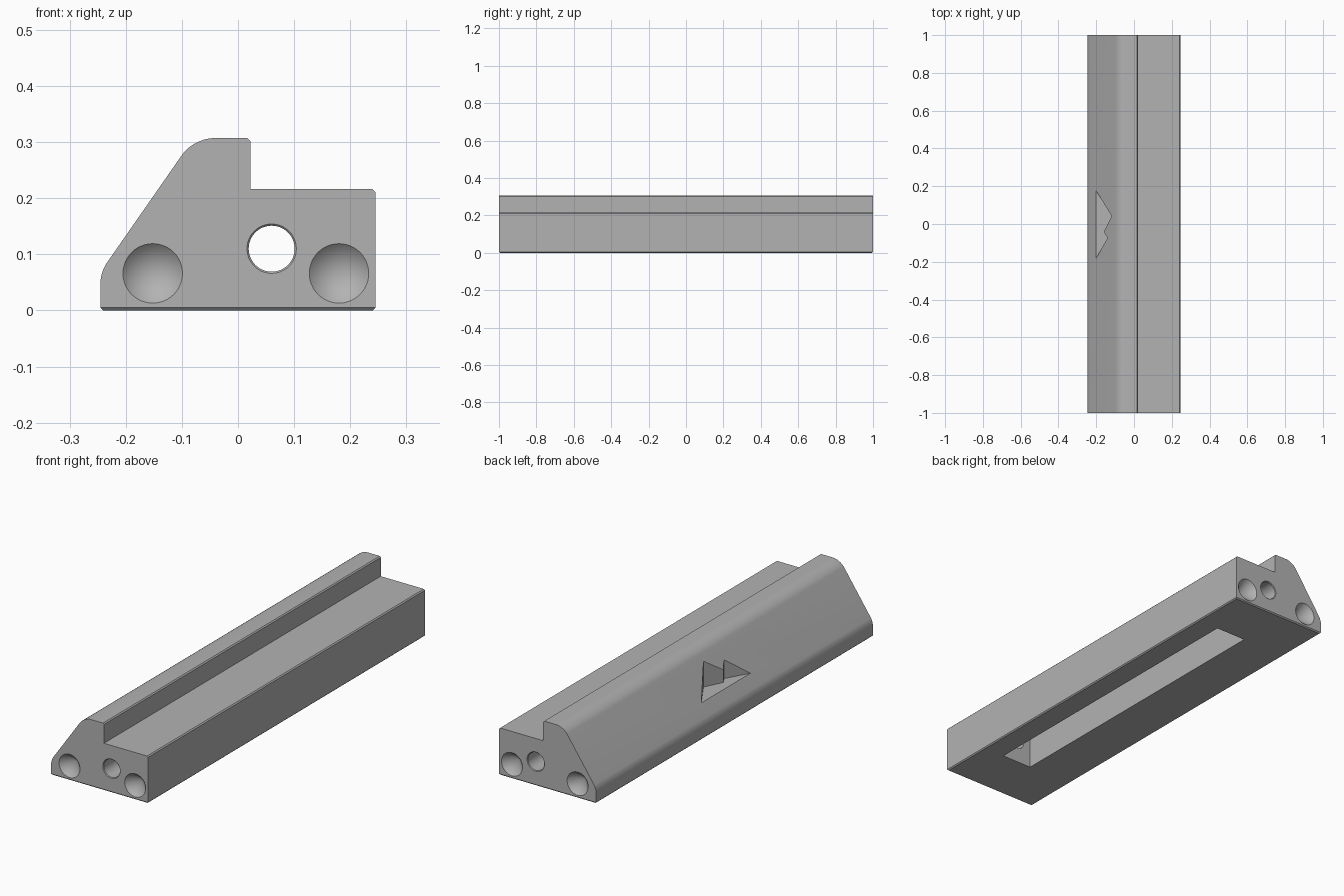
import bpy
import bmesh
import math
from mathutils import Matrix, Vector

cube = bpy.data.objects.get("Cube")
if cube:
    bpy.data.objects.remove(cube, do_unlink=True)

grey = bpy.data.materials.new("plain_grey")
grey.use_nodes = True
grey.diffuse_color = (0.45, 0.45, 0.45, 1)
grey.node_tree.nodes["Principled BSDF"].inputs["Base Color"].default_value = (0.45, 0.45, 0.45, 1)


def finish(bm, name):
    bmesh.ops.recalc_face_normals(bm, faces=bm.faces)
    mesh = bpy.data.meshes.new(name)
    bm.to_mesh(mesh)
    bm.free()
    mesh.materials.append(grey)
    obj = bpy.data.objects.new(name, mesh)
    bpy.context.collection.objects.link(obj)
    return obj


def prism(points, travel):
    """Extrude a closed outline of 3D points along a vector."""
    bm = bmesh.new()
    face = bm.faces.new([bm.verts.new(p) for p in points])
    result = bmesh.ops.extrude_face_region(bm, geom=[face], use_keep_orig=True)
    moved = [v for v in result["geom"] if isinstance(v, bmesh.types.BMVert)]
    bmesh.ops.translate(bm, verts=moved, vec=travel)
    bmesh.ops.recalc_face_normals(bm, faces=bm.faces)
    return bm


def lathe(name, profile, origin, axis):
    """Turn (radius, depth) points around an axis starting at origin."""
    bm = bmesh.new()
    verts = [bm.verts.new((r, 0, h)) for r, h in profile]
    edges = [bm.edges.new(pair) for pair in zip(verts, verts[1:])]
    bmesh.ops.spin(bm, geom=verts + edges, cent=(0, 0, 0), axis=(0, 0, 1),
                   angle=math.tau, steps=48)
    bmesh.ops.remove_doubles(bm, verts=bm.verts, dist=1e-5)
    turn = Vector((0, 0, 1)).rotation_difference(Vector(axis)).to_matrix().to_4x4()
    bm.transform(Matrix.Translation(origin) @ turn)
    return finish(bm, name)


def bevel(bm, edges, offset, segments):
    bmesh.ops.bevel(bm, geom=edges, offset=offset, offset_type='OFFSET',
                    segments=segments, profile=0.5, affect='EDGES')


# Stepped bar with a sloping left flank
W, H, STEP = 0.245, 0.307, 0.216
outline = [(-W, 0), (W, 0), (W, STEP), (0.022, STEP), (0.022, H), (-0.079, H), (-W, 0.0686)]
bm = prism([(x, -1, z) for x, z in outline], (0, 2, 0))


def long_edges(x, z):
    return [e for e in bm.edges
            if all(abs(v.co.x - x) < 1e-4 and abs(v.co.z - z) < 1e-4 for v in e.verts)]


# Rounded flank, small chamfers on the upper rims and all round the base
bevel(bm, long_edges(-0.079, H), 0.035, 10)
bevel(bm, long_edges(-W, 0.0686), 0.018, 8)
bevel(bm, long_edges(W, STEP) + long_edges(0.022, H), 0.005, 1)
bevel(bm, [e for e in bm.edges if all(v.co.z < 1e-4 for v in e.verts)], 0.005, 1)
bar = finish(bm, "fence_bar")

# Long pocket in the underside
cutters = []
pocket = [(-0.018, -0.74), (0.137, -0.74), (0.137, 0.74), (-0.018, 0.74)]
cutters.append(finish(prism([(x, y, -0.05) for x, y in pocket], (0, 0, 0.21)), "pocket_cutter"))

# Twin-peak notch in the slope
peaks = [(-0.3, 0.175), (-0.2, 0.175), (-0.118, 0.042), (-0.16, -0.042),
         (-0.14, -0.074), (-0.2, -0.18), (-0.3, -0.18)]
cutters.append(finish(prism([(x, y, 0.133) for x, y in peaks], (0, 0, 0.3)), "notch_cutter"))

# Lengthwise bore with chamfered mouths
bore = [(0, -0.01), (0.054, -0.01), (0.041, 0.003), (0.041, 1.997), (0.054, 2.01), (0, 2.01)]
cutters.append(lathe("bore_cutter", bore, (0.06, -1, 0.11), (0, 1, 0)))

# Vertical screw holes and conical end recesses
screw = [(0, -0.01), (0.052, -0.01), (0.03, 0.012), (0.03, 0.25), (0, 0.25)]
cone = [(0, -0.01), (0.063, -0.01), (0, 0.053)]
for side in (-1, 1):
    cutters.append(lathe("screw_cutter", screw, (0.15, side * 0.308, STEP), (0, 0, -1)))
    for x in (-0.152, 0.18):
        cutters.append(lathe("cone_cutter", cone, (x, side, 0.066), (0, -side, 0)))

# Cut everything out of the bar
bpy.ops.object.select_all(action='DESELECT')
bpy.context.view_layer.objects.active = bar
bar.select_set(True)
for cutter in cutters:
    cutter.hide_render = True
    mod = bar.modifiers.new("cut", 'BOOLEAN')
    mod.operation = 'DIFFERENCE'
    mod.solver = 'EXACT'
    mod.object = cutter
    bpy.ops.object.modifier_apply(modifier=mod.name)
    bpy.data.objects.remove(cutter, do_unlink=True)

bpy.ops.object.shade_smooth_by_angle(angle=math.radians(30))
